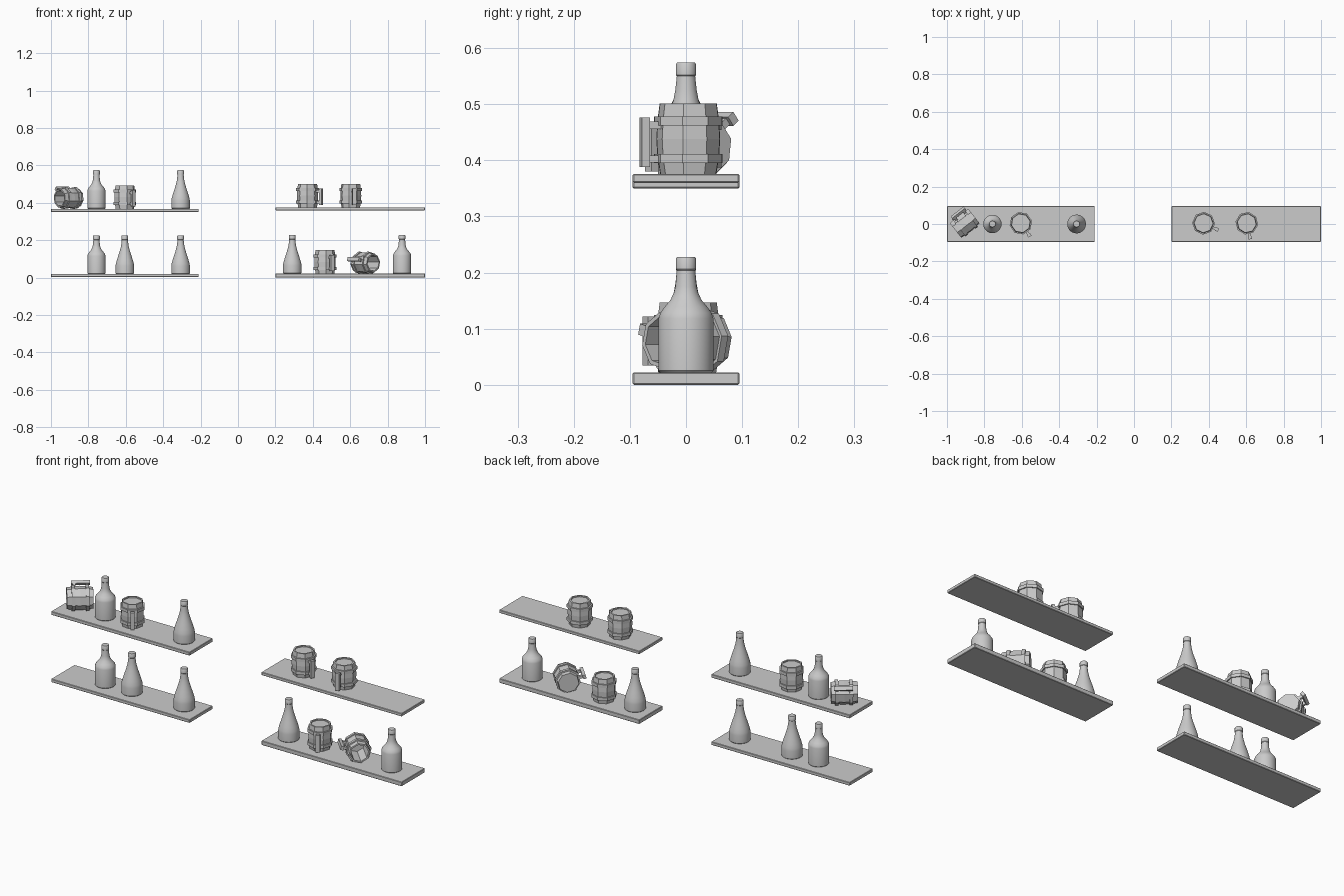
import bpy, bmesh
from math import radians, cos, sin, pi
from mathutils import Matrix, Vector

if "Cube" in bpy.data.objects:
    bpy.data.objects.remove(bpy.data.objects["Cube"])


def finish(bm, name, mat=Matrix(), smooth=False):
    bmesh.ops.recalc_face_normals(bm, faces=bm.faces)
    me = bpy.data.meshes.new(name)
    bm.to_mesh(me)
    bm.free()
    ob = bpy.data.objects.new(name, me)
    bpy.context.collection.objects.link(ob)
    ob.matrix_world = mat
    if smooth:
        bpy.ops.object.select_all(action='DESELECT')
        ob.select_set(True)
        bpy.context.view_layer.objects.active = ob
        bpy.ops.object.shade_smooth_by_angle(angle=radians(35))
    return ob


def lathe(bm, profile, n, closed=False):
    """Revolve (radius, z) points; caps the ends unless the profile is closed."""
    rings = []
    for r, z in profile:
        rings.append([bm.verts.new((r * cos(2 * pi * (i + .5) / n),
                                    r * sin(2 * pi * (i + .5) / n), z)) for i in range(n)])
    pairs = list(zip(rings, rings[1:]))
    if closed:
        pairs.append((rings[-1], rings[0]))
    for a, b in pairs:
        for i in range(n):
            j = (i + 1) % n
            bm.faces.new((a[i], a[j], b[j], b[i]))
    if not closed:
        bm.faces.new(rings[0])
        bm.faces.new(rings[-1])


def box(bm, x0, x1, y0, y1, z0, z1):
    m = Matrix.Translation(((x0 + x1) / 2, (y0 + y1) / 2, (z0 + z1) / 2))
    bmesh.ops.create_cube(bm, size=1, matrix=m @ Matrix.Diagonal((x1 - x0, y1 - y0, z1 - z0, 1)))


def shelf(name, x0, x1, z0, z1):
    bm = bmesh.new()
    box(bm, x0, x1, -.095, .095, z0, z1)
    bmesh.ops.bevel(bm, geom=bm.edges[:], offset=.002, segments=1, affect='EDGES')
    finish(bm, name)


NECK = [(.0165, .182), (.018, .184), (.018, .203), (.016, .206)]
ROUND = [(.046, 0), (.049, .003), (.049, .096), (.046, .106), (.038, .117), (.028, .129),
         (.022, .141), (.019, .153)] + NECK
TAPER = [(.047, 0), (.050, .003), (.050, .042), (.048, .055), (.043, .073), (.036, .095),
         (.028, .120), (.022, .142), (.019, .158)] + NECK


def bottle(name, profile, x, z):
    bm = bmesh.new()
    lathe(bm, profile, 32)
    finish(bm, name, Matrix.Translation((x, 0, z)), smooth=True)


def mug(name, mat, full=True):
    # barrel body: filled near the rim when standing, hollow when lying
    depth = .119 if full else .015
    bm = bmesh.new()
    lathe(bm, [(.050, 0), (.055, .03), (.057, .062), (.055, .095), (.051, .125),
               (.043, .125), (.043, depth)], 8)
    # hoops
    for z in (.019, .086):
        lathe(bm, [(.050, z), (.061, z), (.061, z + .016), (.050, z + .016)], 8, closed=True)
    # handle
    box(bm, .072, .087, -.010, .010, .012, .100)
    for z in (.020, .080):
        box(bm, .048, .075, -.007, .007, z, z + .013)
    finish(bm, name, mat)


def standing(name, x, z, angle):
    mug(name, Matrix.Translation((x, 0.004, z)) @ Matrix.Rotation(radians(angle), 4, 'Z'))


def lying(name, x, y, z, heading, side, tilt):
    """Opening points along heading; handle to the given side, tilted upward."""
    h, t = radians(heading), radians(tilt)
    axis = Vector((cos(h), sin(h), 0))
    grip = Vector((-sin(h) * side * cos(t), cos(h) * side * cos(t), sin(t)))
    other = axis.cross(grip)
    rot = Matrix((grip, other, axis)).transposed().to_4x4()
    mug(name, Matrix.Translation(Vector((x, y, z)) - axis * .0625) @ rot, full=False)


# shelves
shelf("shelf_left_low", -1, -.21, .003, .02)
shelf("shelf_left_high", -1, -.21, .35, .368)
shelf("shelf_right_low", .2, 1, 0, .022)
shelf("shelf_right_high", .2, 1, .36, .376)

# bottles
for i, (prof, x, z) in enumerate([
        (ROUND, -.757, .02), (TAPER, -.605, .02), (TAPER, -.307, .02),
        (ROUND, -.757, .368), (TAPER, -.307, .368),
        (TAPER, .29, .022), (ROUND, .877, .022)]):
    bottle(f"bottle_{i + 1}", prof, x, z)

# mugs
standing("mug_left_high", -.605, .368, -55)
standing("mug_right_high_a", .372, .376, -25)
standing("mug_right_high_b", .603, .376, -77)
standing("mug_right_low", .465, .022, -62)
lying("fallen_mug_right", .68, .002, .078, -46, -1, 14)
lying("fallen_mug_left", -.905, .004, .425, 218, -1, 38)
